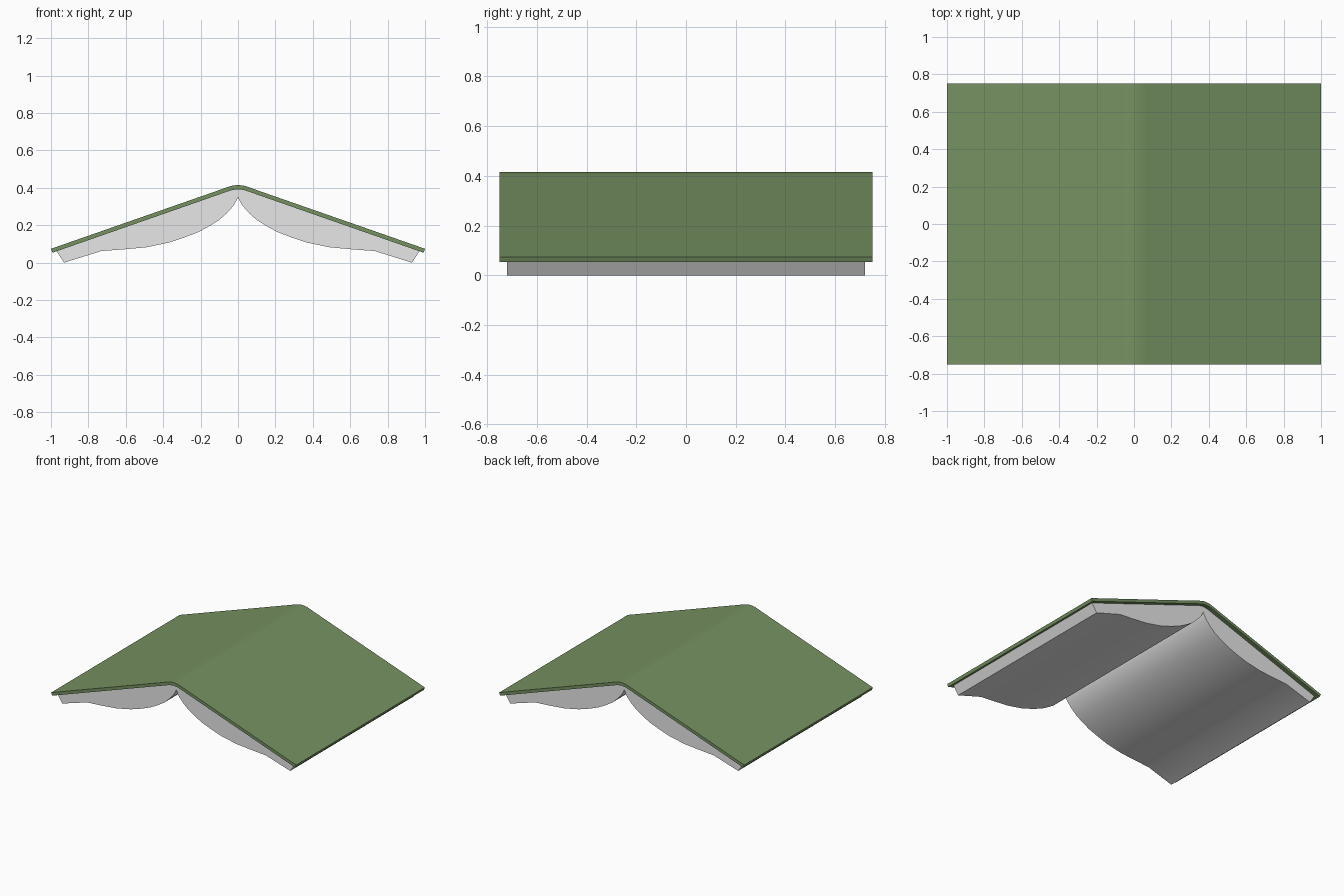
import bpy, bmesh

if "Cube" in bpy.data.objects:
    bpy.data.objects.remove(bpy.data.objects["Cube"])


def material(name, rgb):
    m = bpy.data.materials.new(name)
    m.diffuse_color = (*rgb, 1.0)
    m.use_nodes = True
    m.node_tree.nodes["Principled BSDF"].inputs["Base Color"].default_value = m.diffuse_color
    return m


green = material("cover green", (0.18, 0.285, 0.12))
paper = material("paper", (0.8, 0.8, 0.8))


def mirrored(half):
    """Half profile running from the right edge to the ridge (x = 0), made whole."""
    return half + [(-x, z) for x, z in reversed(half) if x > 0]


def extrude_between(name, upper, lower, half_depth, mat):
    """Solid between two matching profiles in x-z, extruded along y."""
    loop = upper + lower[::-1]
    bm = bmesh.new()
    face = bm.faces.new([bm.verts.new((x, -half_depth, z)) for x, z in loop])
    ext = bmesh.ops.extrude_face_region(bm, geom=[face], use_keep_orig=True)
    verts = [v for v in ext["geom"] if isinstance(v, bmesh.types.BMVert)]
    bmesh.ops.translate(bm, verts=verts, vec=(0, 2 * half_depth, 0))
    bmesh.ops.recalc_face_normals(bm, faces=bm.faces)
    bmesh.ops.triangulate(bm, faces=[f for f in bm.faces if len(f.verts) > 4])
    mesh = bpy.data.meshes.new(name)
    bm.to_mesh(mesh)
    bm.free()
    ob = bpy.data.objects.new(name, mesh)
    mesh.materials.append(mat)
    bpy.context.collection.objects.link(ob)
    bpy.ops.object.select_all(action="DESELECT")
    ob.select_set(True)
    bpy.context.view_layer.objects.active = ob
    bpy.ops.object.shade_smooth_by_angle(angle=0.6)
    return ob


# Cover: two sloping boards with a rounded spine
outer = [(1.0, 0.074), (0.1, 0.388), (0.065, 0.401), (0.03, 0.412), (0, 0.415)]
inner = [(0.992, 0.053), (0.093, 0.367), (0.06, 0.379), (0.028, 0.389), (0, 0.392)]
extrude_between("cover", mirrored(outer), mirrored(inner), 0.75, green)

# Pages: two blocks fanned out under the boards, meeting in a sharp groove
top = [(0.97, 0.0607)] + inner[1:]
sheet = [(0.93, 0.003), (0.73, 0.062), (0.61, 0.071), (0.49, 0.082), (0.37, 0.107),
         (0.29, 0.133), (0.21, 0.164), (0.15, 0.197), (0.10, 0.228), (0.06, 0.264),
         (0.025, 0.303), (0.01, 0.328), (0, 0.35)]
sheet[0] = (0.93, 0.0)
extrude_between("pages", mirrored(top), mirrored(sheet), 0.72, paper)
